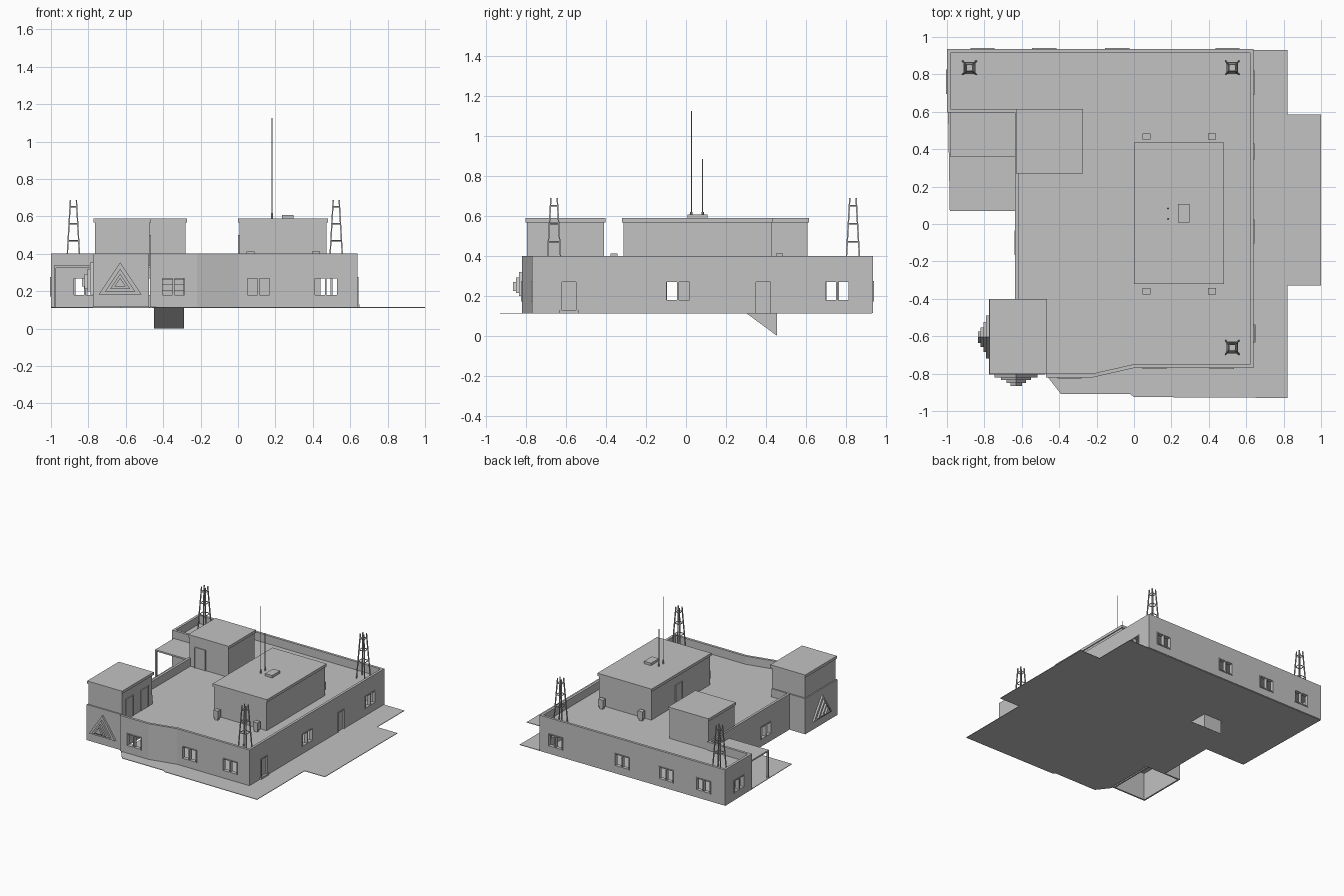
import bpy, bmesh, math
from mathutils import Vector

cube = bpy.data.objects.get("Cube")
if cube:
    bpy.data.objects.remove(cube, do_unlink=True)

grey = bpy.data.materials.new("concrete_grey")
grey.use_nodes = True
COLOUR = (0.54, 0.54, 0.54, 1)
grey.diffuse_color = COLOUR
grey.node_tree.nodes["Principled BSDF"].inputs["Base Color"].default_value = COLOUR

GROUND, ROOF, WALL_TOP, TOP = 0.115, 0.335, 0.4, 0.588


def finish(name, bm):
    bmesh.ops.recalc_face_normals(bm, faces=bm.faces)
    mesh = bpy.data.meshes.new(name)
    bm.to_mesh(mesh)
    bm.free()
    mesh.materials.append(grey)
    obj = bpy.data.objects.new(name, mesh)
    bpy.context.collection.objects.link(obj)
    return obj


def add_box(bm, x0, x1, y0, y1, z0, z1):
    verts = bmesh.ops.create_cube(bm, size=1)["verts"]
    for v in verts:
        v.co = ((x0 + x1) / 2 + v.co.x * (x1 - x0),
                (y0 + y1) / 2 + v.co.y * (y1 - y0),
                (z0 + z1) / 2 + v.co.z * (z1 - z0))


def boxes(name, *dims):
    bm = bmesh.new()
    for d in dims:
        add_box(bm, *d)
    return finish(name, bm)


def add_bar(bm, a, b, r, sides=4):
    a, b = Vector(a), Vector(b)
    made = bmesh.ops.create_cone(bm, segments=sides, radius1=r, radius2=r,
                                 depth=(b - a).length, cap_ends=True)["verts"]
    turn = (b - a).to_track_quat("Z", "Y")
    for v in made:
        v.co = turn @ v.co + (a + b) / 2


def prism(name, outline, z0, z1):
    bm = bmesh.new()
    face = bm.faces.new([bm.verts.new((x, y, z0)) for x, y in outline])
    up = bmesh.ops.extrude_face_region(bm, geom=[face])["geom"]
    for v in up:
        if isinstance(v, bmesh.types.BMVert):
            v.co.z = z1
    return finish(name, bm)


def wall_strip(name, path, thick, z0, z1):
    # open wall following a path, thickened to the left with mitred corners
    pts = [Vector(p) for p in path]
    inner = []
    for i, p in enumerate(pts):
        dirs = []
        if i > 0:
            dirs.append((p - pts[i - 1]).normalized())
        if i < len(pts) - 1:
            dirs.append((pts[i + 1] - p).normalized())
        sides = [Vector((-d.y, d.x)) for d in dirs]
        mid = sum(sides, Vector((0, 0))).normalized()
        inner.append(p + mid * thick / mid.dot(sides[0]))
    return prism(name, [tuple(p) for p in pts + inner[::-1]], z0, z1)


def oriented(axis, at, c, w, depth, z0, z1):
    # box on a wall facing the given axis
    if axis == "y":
        return (c - w / 2, c + w / 2, at - depth / 2, at + depth / 2, z0, z1)
    return (at - depth / 2, at + depth / 2, c - w / 2, c + w / 2, z0, z1)


def framed(name, axis, at, c, w, z0, z1, depth, door):
    t = 0.007
    parts = [oriented(axis, at, c + s * (w - t) / 2, t, depth, z0, z1) for s in (-1, 1)]
    parts.append(oriented(axis, at, c, w, depth, z1 - t, z1))
    if door:
        parts.append(oriented(axis, at, c, w, 0.006, z0, z1))
    else:
        parts.append(oriented(axis, at, c, w, depth, z0, z0 + t))
        parts.append(oriented(axis, at, c, 0.009, depth, z0, z1))
    boxes(name, *parts)


# Ground slab and porch floor
prism("ground_slab", [(-0.46, -0.82), (-0.39, -0.91), (-0.02, -0.91), (0, -0.925),
                      (0.82, -0.93), (0.82, -0.33), (1, -0.33), (1, 0.585), (0.82, 0.585),
                      (0.82, 0.93), (-1, 0.93), (-0.985, 0.07), (-0.63, 0.07),
                      (-0.63, -0.4), (-0.46, -0.4)], GROUND - 0.004, GROUND)

# Main walls and roof deck
path = [(-0.47, -0.82), (-0.22, -0.82), (0, -0.77), (0.64, -0.77), (0.64, 0.935),
        (-1, 0.935), (-1, 0.595), (-0.635, 0.595), (-0.635, -0.4)]
walls = wall_strip("main_walls", path, 0.02, GROUND, WALL_TOP)
deck = [(-0.47, -0.81), (-0.22, -0.81), (0, -0.76), (0.63, -0.76), (0.63, 0.925),
        (-0.99, 0.925), (-0.99, 0.605), (-0.625, 0.605), (-0.625, -0.4), (-0.47, -0.4)]
prism("roof_deck", deck, ROOF - 0.01, ROOF)

# Openings: wall axis, wall centre, positions
windows = [("y", -0.76, (0.11, 0.47)), ("y", -0.81, (-0.345,)),
           ("y", 0.925, (-0.81, -0.48, -0.09, 0.5)), ("x", 0.63, (-0.04, 0.755)),
           ("x", -0.99, (0.76,)), ("x", -0.625, (-0.1,)), ("y", 0.605, (-0.82,))]
doors = [("x", 0.63, (-0.585, 0.387))]
cuts = bmesh.new()
for group, w, z0, z1, door in ((windows, 0.13, 0.172, 0.275, False),
                               (doors, 0.086, GROUND, 0.275, True)):
    for axis, at, centres in group:
        for c in centres:
            add_box(cuts, *oriented(axis, at, c, w, 0.06, z0 - (0.02 if door else 0), z1))
            framed("door" if door else "window_frame", axis, at, c, w, z0, z1, 0.03, door)
cutter = finish("opening_cutter", cuts)
cutter.hide_render = True
mod = walls.modifiers.new("openings", "BOOLEAN")
mod.operation, mod.solver, mod.object = "DIFFERENCE", "EXACT", cutter
bpy.context.view_layer.objects.active = walls
bpy.ops.object.modifier_apply(modifier=mod.name)
bpy.data.objects.remove(cutter, do_unlink=True)
boxes("door_step", (0.63, 0.65, -0.633, -0.537, GROUND, 0.128))

# Corner tower, hollow below
tower = [(-0.475, -0.4), (-0.775, -0.4), (-0.775, -0.805), (-0.475, -0.805)]
wall_strip("tower_base", tower + tower[:1], 0.012, GROUND, WALL_TOP)
boxes("tower_base_top", (-0.765, -0.48, -0.795, -0.41, WALL_TOP - 0.01, WALL_TOP))


def block(name, x0, x1, y0, y1, z0):
    o = 0.008
    boxes(name, (x0, x1, y0, y1, z0, TOP - 0.022))
    boxes(name + "_cap", (x0 - o, x1 + o, y0 - o, y1 + o, TOP - 0.022, TOP))


# Rooftop buildings
block("tower_upper", -0.765, -0.472, -0.795, -0.41, ROOF)
block("penthouse", 0.008, 0.472, -0.312, 0.427, ROOF)
block("stair_hut", -0.622, -0.28, 0.278, 0.607, ROOF)
for c in (-0.7, -0.51):
    framed("tower_door", "x", -0.472, c, 0.1, ROOF, 0.5, 0.014, True)
framed("penthouse_door", "x", 0.008, 0.08, 0.09, ROOF, 0.5, 0.014, True)
framed("hut_door", "y", 0.278, -0.53, 0.1, ROOF, 0.5, 0.014, True)

# Stepped triangular reliefs on the tower
for axis in "yx":
    bm = bmesh.new()
    for k, s in enumerate((1, 0.7, 0.46, 0.27)):
        rings = []
        for d in (-0.002, 0.015 * (k + 1)):
            ring = []
            for u, h in ((-0.115, -0.057), (0.115, -0.057), (0, 0.114)):
                co = (-0.63 + u * s, -0.805 - d) if axis == "y" else (-0.775 - d, -0.605 + u * s)
                ring.append(bm.verts.new((*co, 0.239 + h * s)))
            rings.append(ring)
        a, b = rings
        bm.faces.new(a)
        bm.faces.new(b)
        for i in range(3):
            j = (i + 1) % 3
            bm.faces.new((a[i], a[j], b[j], b[i]))
    finish("triangle_relief", bm)

# Porch canopy and post
boxes("porch_canopy", (-0.985, -0.63, 0.36, 0.6, 0.325, 0.337))
boxes("porch_post", (-0.985, -0.973, 0.36, 0.372, GROUND, 0.33))

# Lattice masts
for mx, my in ((0.525, -0.66), (0.525, 0.835), (-0.88, 0.835)):
    bm = bmesh.new()
    corners = ((-1, -1), (1, -1), (1, 1), (-1, 1))

    def mast_point(i, z):
        half = 0.036 - 0.02 * (z - ROOF) / 0.35
        sx, sy = corners[i % 4]
        return (mx + sx * half, my + sy * half, z)

    for i in range(4):
        add_bar(bm, mast_point(i, ROOF), mast_point(i, 0.688), 0.005)
        for z in (0.47, 0.56, 0.65):
            add_bar(bm, mast_point(i, z), mast_point(i + 1, z), 0.004)
    finish("lattice_mast", bm)

# Antennas, hatch and cooling units
for y, top in ((0.027, 1.125), (0.083, 0.885)):
    bm = bmesh.new()
    add_bar(bm, (0.182, y, TOP), (0.182, y, top), 0.003, 6)
    add_bar(bm, (0.182, y, TOP), (0.182, y, TOP + 0.03), 0.006, 6)
    finish("antenna", bm)
boxes("roof_hatch", (0.235, 0.297, 0.007, 0.107, TOP, 0.607))
for x in (0.067, 0.417):
    for y in (-0.36, 0.468):
        boxes("cooling_unit", (x - 0.021, x + 0.021, y - 0.017, y + 0.017, 0.352, 0.412),
              (x - 0.014, x + 0.014, y - 0.012, y + 0.012, ROOF, 0.352))

# Stair flight inside and the sloped pit below it
boxes("stair_flight", *[(-0.45, -0.29, 0.02 + 0.04 * i, 0.06 + 0.04 * i, GROUND, 0.145 + 0.03 * i)
                        for i in range(6)])
bm = bmesh.new()
ends = [[bm.verts.new((x, y, z)) for y, z in ((0.3, 0.114), (0.455, 0), (0.455, 0.114))]
        for x in (-0.45, -0.29)]
for e in ends:
    bm.faces.new(e)
for i in range(3):
    j = (i + 1) % 3
    bm.faces.new((ends[0][i], ends[0][j], ends[1][j], ends[1][i]))
finish("stair_pit", bm)
